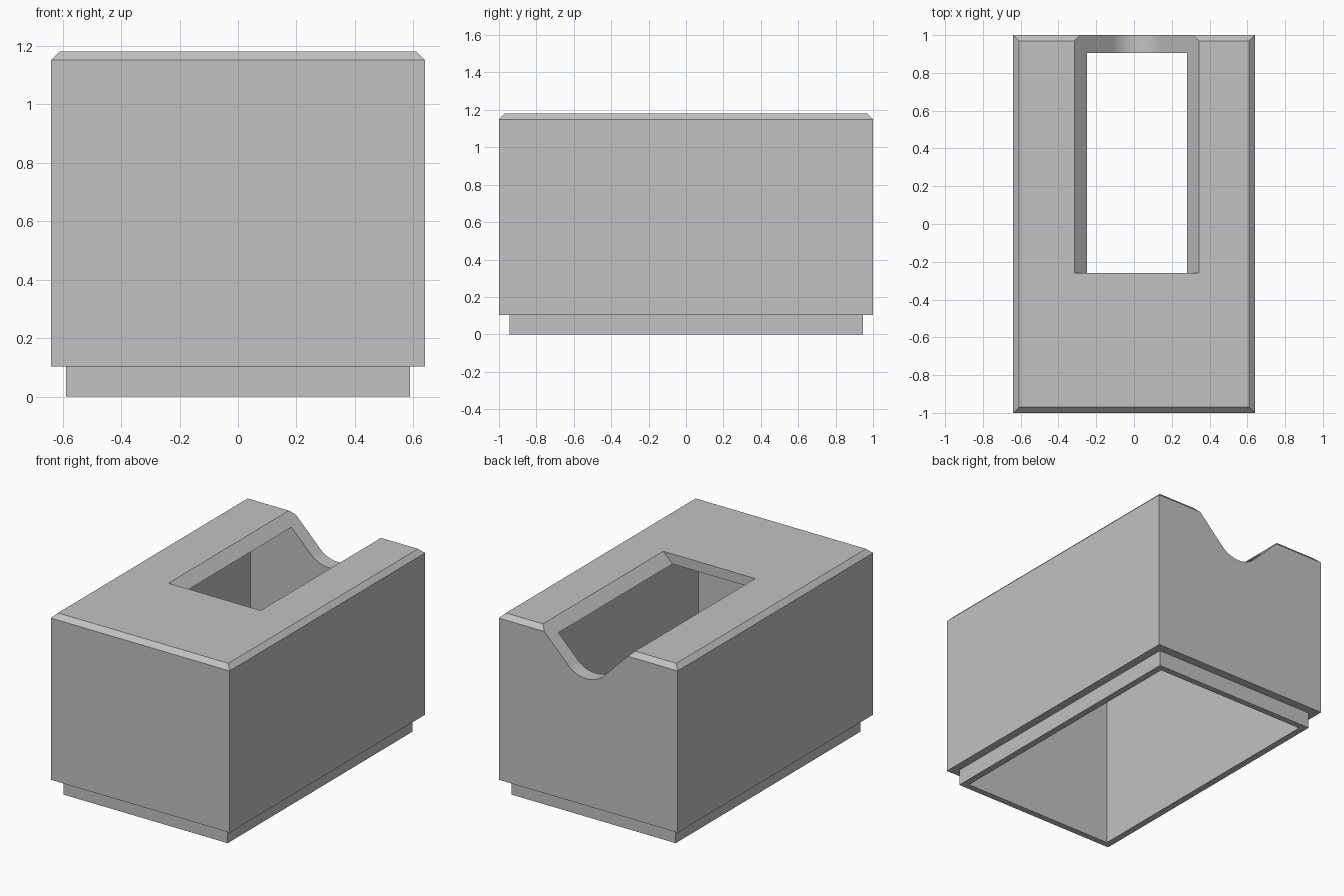
import bpy, bmesh, math

old = bpy.data.objects.get("Cube")
if old:
    bpy.data.objects.remove(old, do_unlink=True)

grey = bpy.data.materials.new("plain grey")
grey.use_nodes = True
colour = (0.54, 0.54, 0.54, 1)
grey.diffuse_color = colour
grey.node_tree.nodes["Principled BSDF"].inputs["Base Color"].default_value = colour


def finish(bm, name):
    bmesh.ops.recalc_face_normals(bm, faces=bm.faces)
    mesh = bpy.data.meshes.new(name)
    bm.to_mesh(mesh)
    bm.free()
    mesh.materials.append(grey)
    obj = bpy.data.objects.new(name, mesh)
    bpy.context.collection.objects.link(obj)
    return obj


def stacked_rectangles(name, rings):
    """Closed solid through rectangular rings of (half width, half depth, height)."""
    bm = bmesh.new()
    loops = [[bm.verts.new((sx * hx, sy * hy, z))
              for sx, sy in ((-1, -1), (1, -1), (1, 1), (-1, 1))]
             for hx, hy, z in rings]
    for a, b in zip(loops, loops[1:]):
        for i in range(4):
            j = (i + 1) % 4
            bm.faces.new((a[i], a[j], b[j], b[i]))
    bm.faces.new(loops[0])
    bm.faces.new(loops[-1])
    return finish(bm, name)


def prism(name, profile, y0, y1):
    """Extrude an x-z profile along y."""
    bm = bmesh.new()
    face = bm.faces.new([bm.verts.new((x, y0, z)) for x, z in profile])
    ext = bmesh.ops.extrude_face_region(bm, geom=[face])
    moved = [v for v in ext["geom"] if isinstance(v, bmesh.types.BMVert)]
    bmesh.ops.translate(bm, verts=moved, vec=(0, y1 - y0, 0))
    return finish(bm, name)


# Hollow box: inner ceiling, inner wall, foot lip, body, chamfered top
top, chamfer = 1.18, 0.03
housing = stacked_rectangles("hollow_box", [
    (0.545, 0.905, top - 0.065),
    (0.545, 0.905, 0),
    (0.588, 0.945, 0),
    (0.588, 0.945, 0.103),
    (0.64, 1, 0.103),
    (0.64, 1, top - chamfer),
    (0.64 - chamfer, 1 - chamfer, top)])

# Round-bottomed V slot, open through the back wall
centre, half, radius, steps = 0.015, 0.33, 0.18, 24
arc_z = top - half + radius * math.sqrt(2)
slot = [(centre - half - 0.2, top + 0.2)]
for i in range(steps + 1):
    a = math.radians(-135 + 90 * i / steps)
    slot.append((centre + radius * math.cos(a), arc_z + radius * math.sin(a)))
slot.append((centre + half + 0.2, top + 0.2))
cutter = prism("slot_cutter", slot, -0.26, 1.2)
cutter.hide_render = True

cut = housing.modifiers.new("slot", "BOOLEAN")
cut.operation = "DIFFERENCE"
cut.solver = "EXACT"
cut.object = cutter

bpy.ops.object.select_all(action="DESELECT")
housing.select_set(True)
bpy.context.view_layer.objects.active = housing
bpy.ops.object.modifier_apply(modifier=cut.name)
bpy.data.objects.remove(cutter, do_unlink=True)
bpy.ops.object.shade_smooth_by_angle(angle=math.radians(25))
